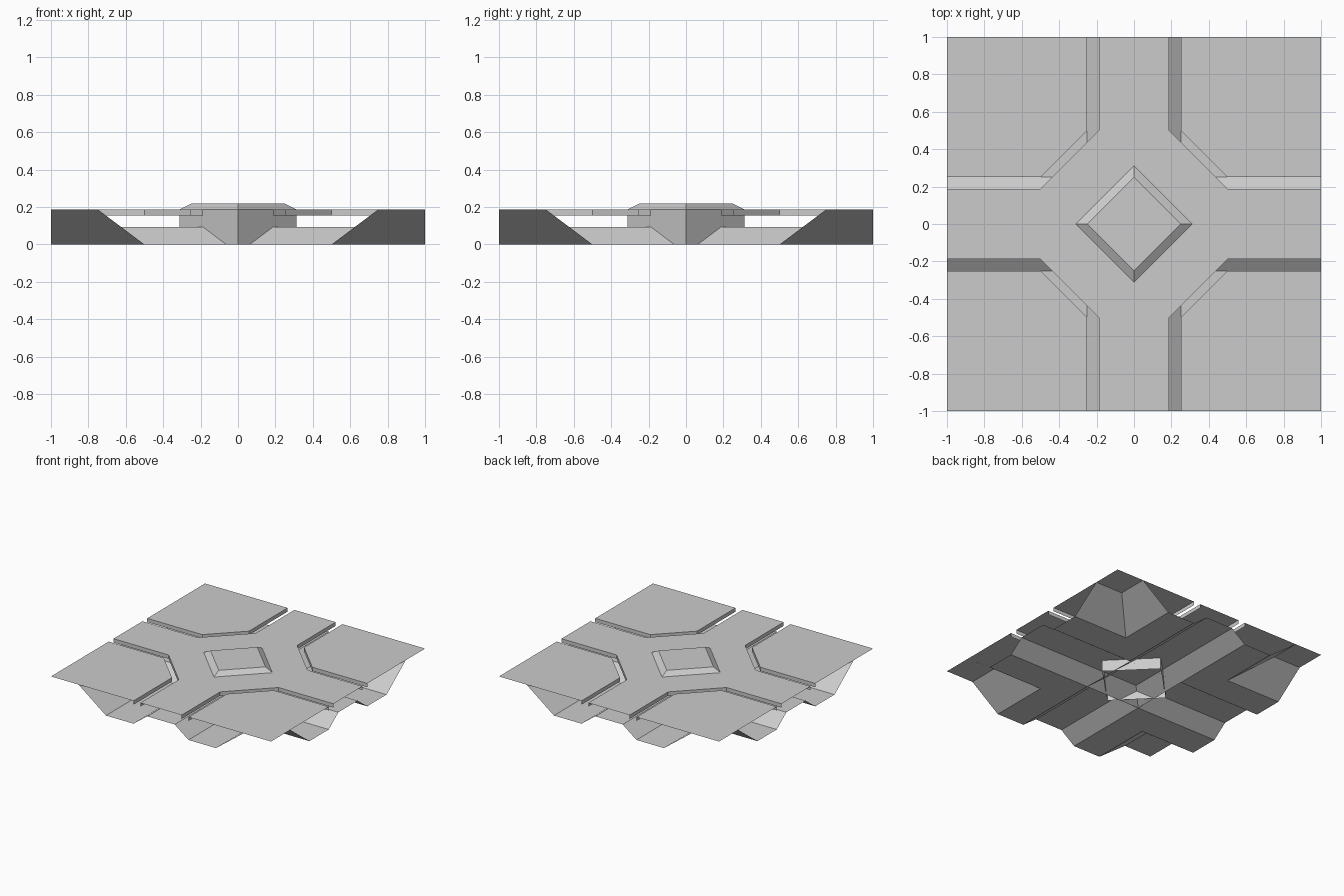
import bpy, math

if "Cube" in bpy.data.objects:
    bpy.data.objects.remove(bpy.data.objects["Cube"])

TOP, RIM, W = 0.1875, 0.15625, 0.1875


def build(name, faces, mirror=False):
    """Make a flat-shaded object from a list of polygons; optionally mirror to four quadrants."""
    verts, polys = [], []
    for f in faces:
        ids = []
        for p in f:
            p = tuple(round(c, 5) for c in p)
            if p not in verts:
                verts.append(p)
            ids.append(verts.index(p))
        polys.append(ids)
    mesh = bpy.data.meshes.new(name)
    mesh.from_pydata(verts, [], polys)
    ob = bpy.data.objects.new(name, mesh)
    bpy.context.collection.objects.link(ob)
    if mirror:
        m = ob.modifiers.new("quadrants", 'MIRROR')
        m.use_axis = (True, True, False)
    return ob


def wall(path, z0, z1, closed=False):
    """Vertical strip along a 2D path."""
    pairs = list(zip(path, path[1:] + path[:1]))
    if not closed:
        pairs = pairs[:-1]
    return [[(*a, z0), (*b, z0), (*b, z1), (*a, z1)] for a, b in pairs]


def flat(path, z):
    return [[(x, y, z) for x, y in path]]


# Corner panels: flat sheet with a short rim on the edges along the gaps
edge = [(1, .25), (.5, .25), (.25, .5), (.25, 1)]
build("corner_panels",
      flat([(1, 1)] + edge[::-1] + [], TOP)[0:1] + wall(edge[::-1], RIM, TOP), True)

# Central cross panel with chamfered inner corners and rim
edge = [(1, W), (.5, W), (W, .5), (W, 1)]
build("cross_panel",
      flat([(0, 0), (1, 0)] + edge + [(0, 1)], TOP) + wall(edge, RIM, TOP), True)

# Trough under each corner: floor and slope, mitred on the diagonal
faces = []
profile = [(.25, 0), (.5, 0), (.75, TOP)]
for (d0, z0), (d1, z1) in zip(profile, profile[1:]):
    q = [(d0, d0, z0), (1, d0, z0), (1, d1, z1), (d1, d1, z1)]
    faces += [q, [(y, x, z) for x, y, z in reversed(q)]]
build("trough_floor", faces, True)

# Two raised ducts, open below, crossing each other at the centre
section = [(-.25, 0), (-.125, .09375), (.125, .09375), (.25, 0)]
for name, angle in (("duct_lengthwise", 0), ("duct_crosswise", math.pi / 2)):
    ob = build(name, [[(a, -1, za), (b, -1, zb), (b, 1, zb), (a, 1, za)]
                      for (a, za), (b, zb) in zip(section, section[1:])])
    ob.rotation_euler.z = angle


# Central diamond post: open below, bevelled cap on top
def diamond(r):
    return [(r, 0), (0, r), (-r, 0), (0, -r)]


lo, hi = diamond(.3125), diamond(.25)
cap_z = .21875
faces = wall(lo, 0, TOP, True) + flat(hi, cap_z)
for i in range(4):
    j = (i + 1) % 4
    faces.append([(*lo[i], TOP), (*lo[j], TOP), (*hi[j], cap_z), (*hi[i], cap_z)])
build("diamond_post", faces)
